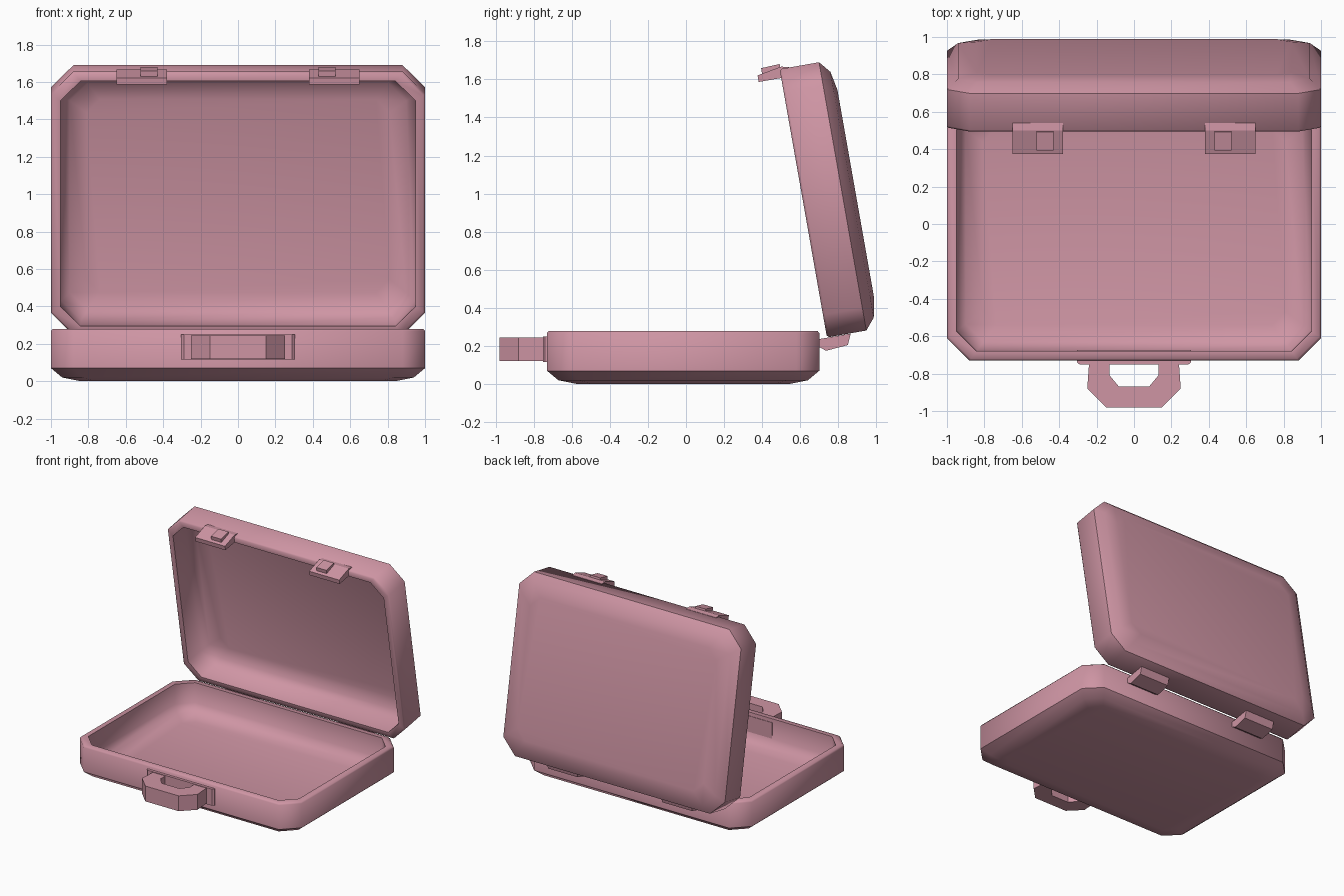
import bpy, bmesh
from math import radians
from mathutils import Matrix

if "Cube" in bpy.data.objects:
    bpy.data.objects.remove(bpy.data.objects["Cube"])

pink = bpy.data.materials.new("pink")
pink.diffuse_color = (0.62, 0.30, 0.37, 1)
pink.use_nodes = True
pink.node_tree.nodes["Principled BSDF"].inputs["Base Color"].default_value = pink.diffuse_color

# Lid frame: origin on the hinge line, local y runs up the lid, local z points out of its opening
LID = Matrix.Translation((0, 0.74, 0.245)) @ Matrix.Rotation(radians(100), 4, 'X')
BASE = Matrix.Translation((0, -0.73, 0.28))


def finish(name, bm, matrix=Matrix(), smooth=False):
    bmesh.ops.recalc_face_normals(bm, faces=bm.faces)
    mesh = bpy.data.meshes.new(name)
    bm.to_mesh(mesh)
    bm.free()
    obj = bpy.data.objects.new(name, mesh)
    bpy.context.collection.objects.link(obj)
    obj.matrix_world = matrix
    mesh.materials.append(pink)
    if smooth:
        bpy.ops.object.select_all(action='DESELECT')
        obj.select_set(True)
        bpy.context.view_layer.objects.active = obj
        bpy.ops.object.shade_smooth_by_angle(angle=radians(50))
    return obj


def octagon(inset):
    x, y, c = 1 - inset, 0.715 - inset, 0.12 - 0.25 * inset
    pts = [(x, y - c), (x - c, y), (c - x, y), (-x, y - c),
           (-x, c - y), (c - x, -y), (x - c, -y), (x, c - y)]
    return [(px, py + 0.715) for px, py in pts]


def shell(name, matrix):
    # Section from outer floor, up the wall, over the rim and down inside: (inset, z)
    section = [(0.16, -0.28), (0.06, -0.26), (0.0, -0.21), (0.0, -0.012), (0.01, 0.0),
               (0.05, 0.0), (0.055, -0.16), (0.10, -0.215), (0.19, -0.24)]
    bm = bmesh.new()
    loops = [[bm.verts.new((x, y, z)) for x, y in octagon(d)] for d, z in section]
    for a, b in zip(loops, loops[1:]):
        for i in range(8):
            j = (i + 1) % 8
            bm.faces.new((a[i], a[j], b[j], b[i]))
    bm.faces.new(loops[0])
    bm.faces.new(loops[-1])
    return finish(name, bm, matrix, smooth=True)


def prism(name, pts, lo, hi, axis, matrix=Matrix()):
    # Extrude a 2D outline along x or z
    place = (lambda a, b, t: (t, a, b)) if axis == 'X' else (lambda a, b, t: (a, b, t))
    bm = bmesh.new()
    ends = [[bm.verts.new(place(a, b, t)) for a, b in pts] for t in (lo, hi)]
    n = len(pts)
    for i in range(n):
        j = (i + 1) % n
        bm.faces.new((ends[0][i], ends[0][j], ends[1][j], ends[1][i]))
    for end in ends:
        bm.faces.new(end)
    return finish(name, bm, matrix)


# Two halves of the case
shell("case_base", BASE)
shell("case_lid", LID)

# Handle and its mounting plate, which passes through the front wall
prism("handle_plate", [(-0.305, -0.675), (-0.305, -0.74), (-0.29, -0.752), (0.29, -0.752),
                       (0.305, -0.74), (0.305, -0.675)], 0.115, 0.25, 'Z')
half = [(0.24, -0.74), (0.25, -0.88), (0.15, -0.98)]
inner = [(0.08, -0.87), (0.13, -0.81), (0.13, -0.74)]
outline = half + [(-x, y) for x, y in reversed(half)] + \
    [(-x, y) for x, y in reversed(inner)] + inner
prism("handle", outline, 0.12, 0.245, 'Z')

# Hinges and latches, mirrored left and right
hinge = [(0.69, 0.235), (0.69, 0.20), (0.735, 0.175), (0.85, 0.205), (0.865, 0.265), (0.75, 0.245)]
catch = [(1.383, 0.12), (1.383, -0.005), (1.41, -0.05), (1.432, -0.05), (1.442, -0.01), (1.418, 0.12)]
button = [(1.41, 0.095), (1.41, -0.005), (1.457, -0.005), (1.452, 0.095)]
for side, s in (("left", -1), ("right", 1)):
    prism("hinge_" + side, hinge, s * 0.38, s * 0.65, 'X')
    prism("latch_" + side, catch, s * 0.38, s * 0.65, 'X', LID)
    prism("latch_button_" + side, button, s * 0.43, s * 0.52, 'X', LID)
